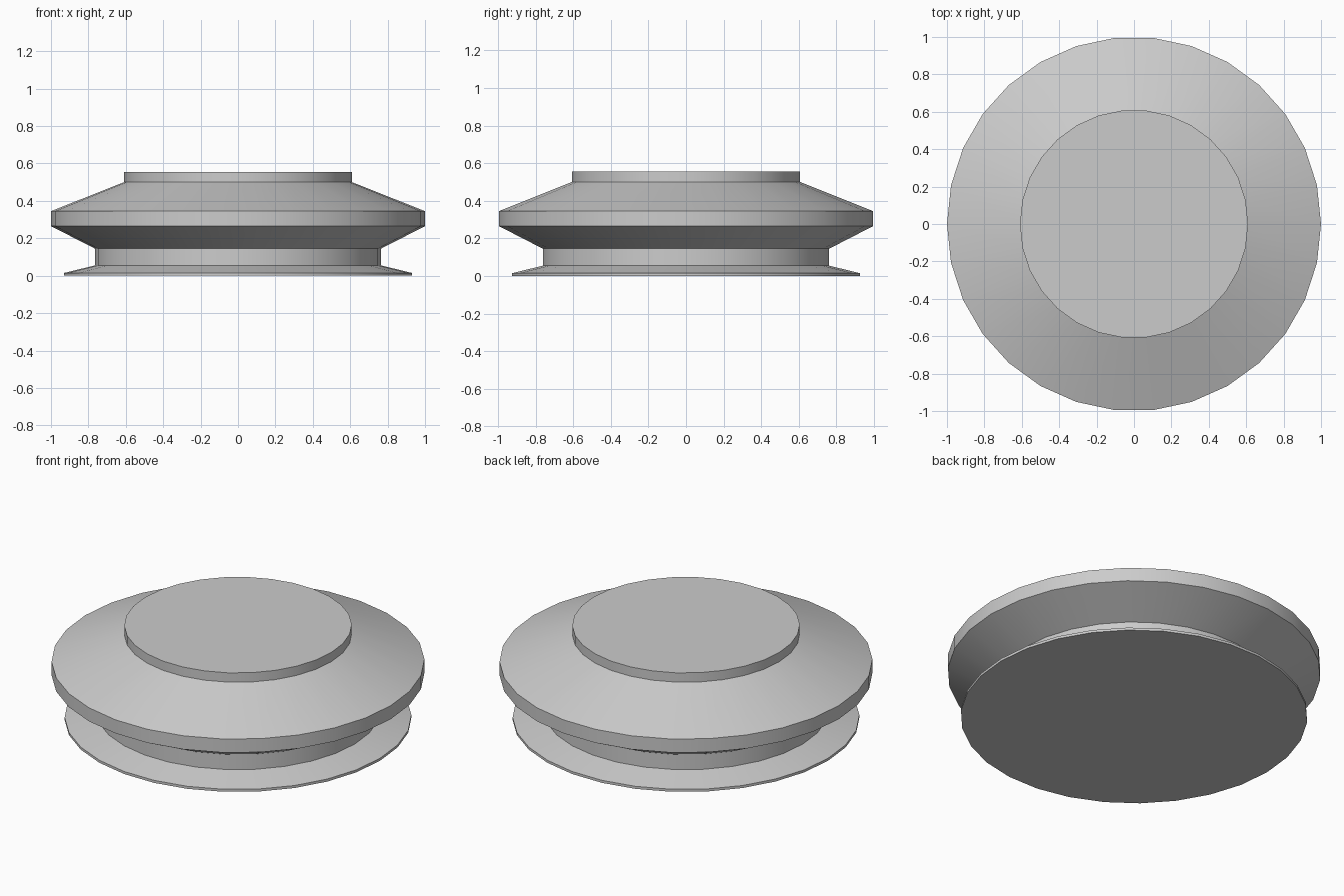
import bpy
import bmesh
from math import radians, tau
from mathutils import Matrix

SEGMENTS = 30

cube = bpy.data.objects.get("Cube")
if cube:
    bpy.data.objects.remove(cube, do_unlink=True)

grey = bpy.data.materials.new("light_grey")
grey.use_nodes = True
colour = (0.6, 0.6, 0.6, 1)
grey.diffuse_color = colour
grey.node_tree.nodes["Principled BSDF"].inputs["Base Color"].default_value = colour


def turned_body(name, profile):
    """Closed solid of revolution from (radius, height) points, bottom to top."""
    bm = bmesh.new()
    rings = []
    for radius, height in profile:
        ring = bmesh.ops.create_circle(
            bm, segments=SEGMENTS, radius=radius,
            matrix=Matrix.Rotation(tau / 4, 4, "Z"))["verts"]
        for v in ring:
            v.co.z = height
        rings.append(ring)
    for low, high in zip(rings, rings[1:]):
        for i in range(SEGMENTS):
            j = (i + 1) % SEGMENTS
            bm.faces.new((low[i], low[j], high[j], high[i]))
    bm.faces.new(rings[0])
    bm.faces.new(rings[-1])
    bmesh.ops.recalc_face_normals(bm, faces=bm.faces)
    mesh = bpy.data.meshes.new(name)
    bm.to_mesh(mesh)
    bm.free()
    mesh.materials.append(grey)
    obj = bpy.data.objects.new(name, mesh)
    bpy.context.collection.objects.link(obj)
    bpy.ops.object.select_all(action="DESELECT")
    obj.select_set(True)
    bpy.context.view_layer.objects.active = obj
    bpy.ops.object.shade_smooth_by_angle(angle=radians(30))
    return obj


# Foot flange, neck, wide rim, sloping shoulder and raised cap in one turning
turned_body("turned_disc", [
    (0.93, 0), (0.93, 0.015),
    (0.765, 0.055), (0.765, 0.145),
    (1, 0.265), (1, 0.345),
    (0.61, 0.5), (0.61, 0.555),
])
